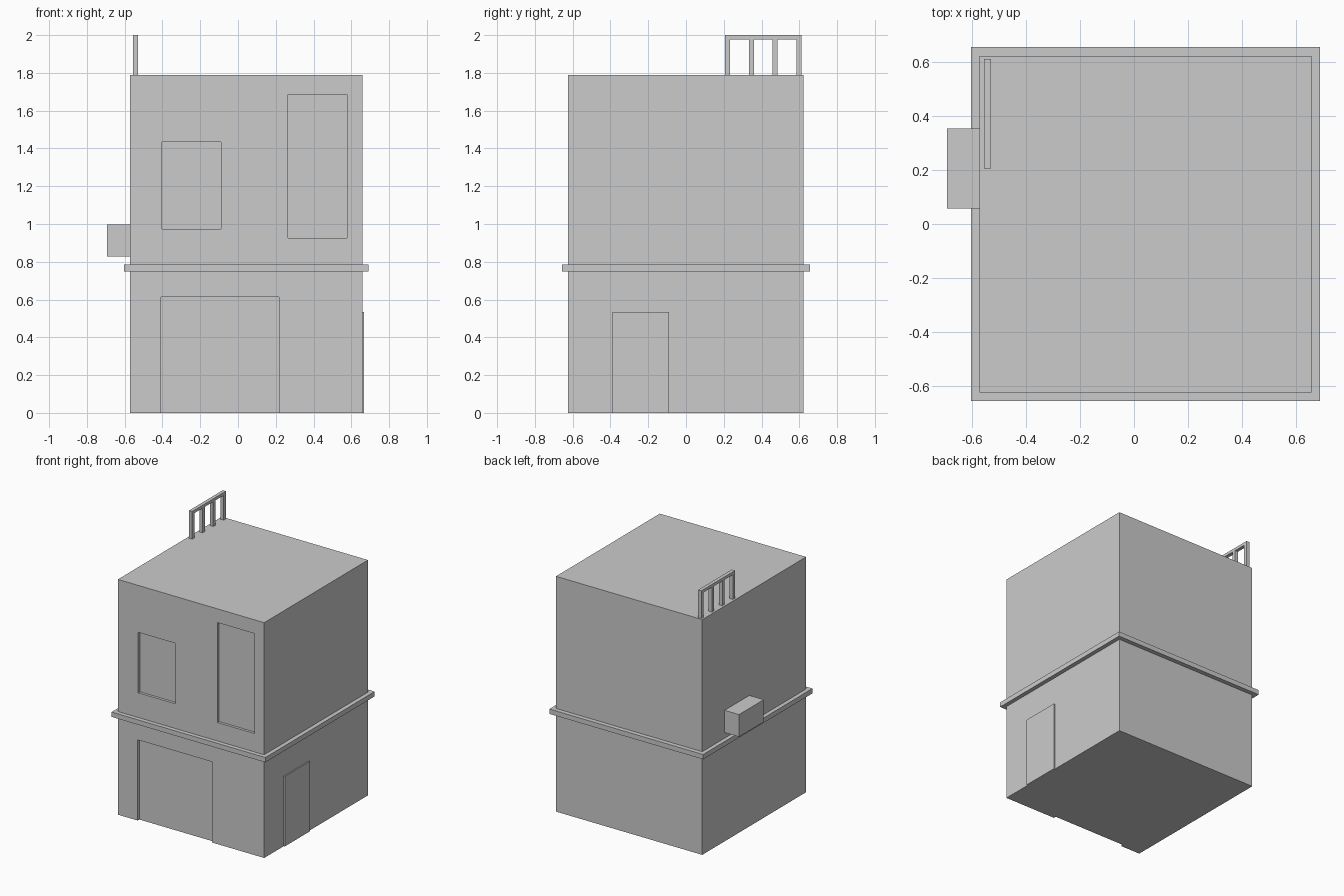
import bpy, bmesh

if "Cube" in bpy.data.objects:
    bpy.data.objects.remove(bpy.data.objects["Cube"])


def make_object(name, bm):
    bmesh.ops.recalc_face_normals(bm, faces=bm.faces)
    mesh = bpy.data.meshes.new(name)
    bm.to_mesh(mesh)
    bm.free()
    obj = bpy.data.objects.new(name, mesh)
    bpy.context.collection.objects.link(obj)
    return obj


def loft(name, rings, caps=True):
    """Stack axis-aligned rectangles (x0, x1, y0, y1, z) into a shell."""
    bm = bmesh.new()
    loops = [[bm.verts.new(p) for p in ((x0, y0, z), (x1, y0, z), (x1, y1, z), (x0, y1, z))]
             for x0, x1, y0, y1, z in rings]
    for a, b in zip(loops, loops[1:]):
        for i in range(4):
            j = (i + 1) % 4
            bm.faces.new((a[i], a[j], b[j], b[i]))
    if caps:
        bm.faces.new(loops[0][::-1])
        bm.faces.new(loops[-1])
    return make_object(name, bm)


def box(name, x0, x1, y0, y1, z0, z1):
    return loft(name, [(x0, x1, y0, y1, z0), (x0, x1, y0, y1, z1)])


X0, X1, Y0, Y1, TOP = -0.573, 0.658, -0.625, 0.623, 1.79
RECESS = 0.02

# Main two-storey block
building = box("building_body", X0, X1, Y0, Y1, 0, TOP)

# Recessed front openings: wide shop entrance, small window, tall window
openings = {
    "entrance": (-0.407, 0.217, -0.1, 0.614),
    "small_window": (-0.402, -0.09, 0.973, 1.433),
    "tall_window": (0.265, 0.577, 0.925, 1.685),
}
for name, (a, b, z0, z1) in openings.items():
    cutter = box(name + "_cutter", a, b, Y0 - 0.1, Y0 + RECESS, z0, z1)
    cutter.hide_render = True
    mod = building.modifiers.new(name, 'BOOLEAN')
    mod.operation = 'DIFFERENCE'
    mod.solver = 'EXACT'
    mod.object = cutter
    bpy.context.view_layer.objects.active = building
    bpy.ops.object.modifier_apply(modifier=mod.name)
    bpy.data.objects.remove(cutter)

# Ledge running round the building between the storeys
inner = (X0, X1, Y0, Y1)
outer = (-0.604, 0.69, -0.657, 0.657)
loft("storey_ledge", [(*inner, 0.748), (*outer, 0.748), (*outer, 0.785), (*inner, 0.785)], caps=False)

# Side door panel and wall-mounted box
box("side_door", X1 - 0.005, 0.667, -0.39, -0.09, 0, 0.533)
box("wall_unit", -0.694, X0, 0.057, 0.354, 0.828, 0.997)

# Roof railing
RX0, RX1 = -0.557, -0.53
box("railing_top", RX0, RX1, 0.206, 0.612, 1.978, 2.0)
for i in range(4):
    y = 0.206 + i * 0.1263
    box(f"railing_post_{i + 1}", RX0, RX1, y, y + 0.027, TOP, 1.978)
